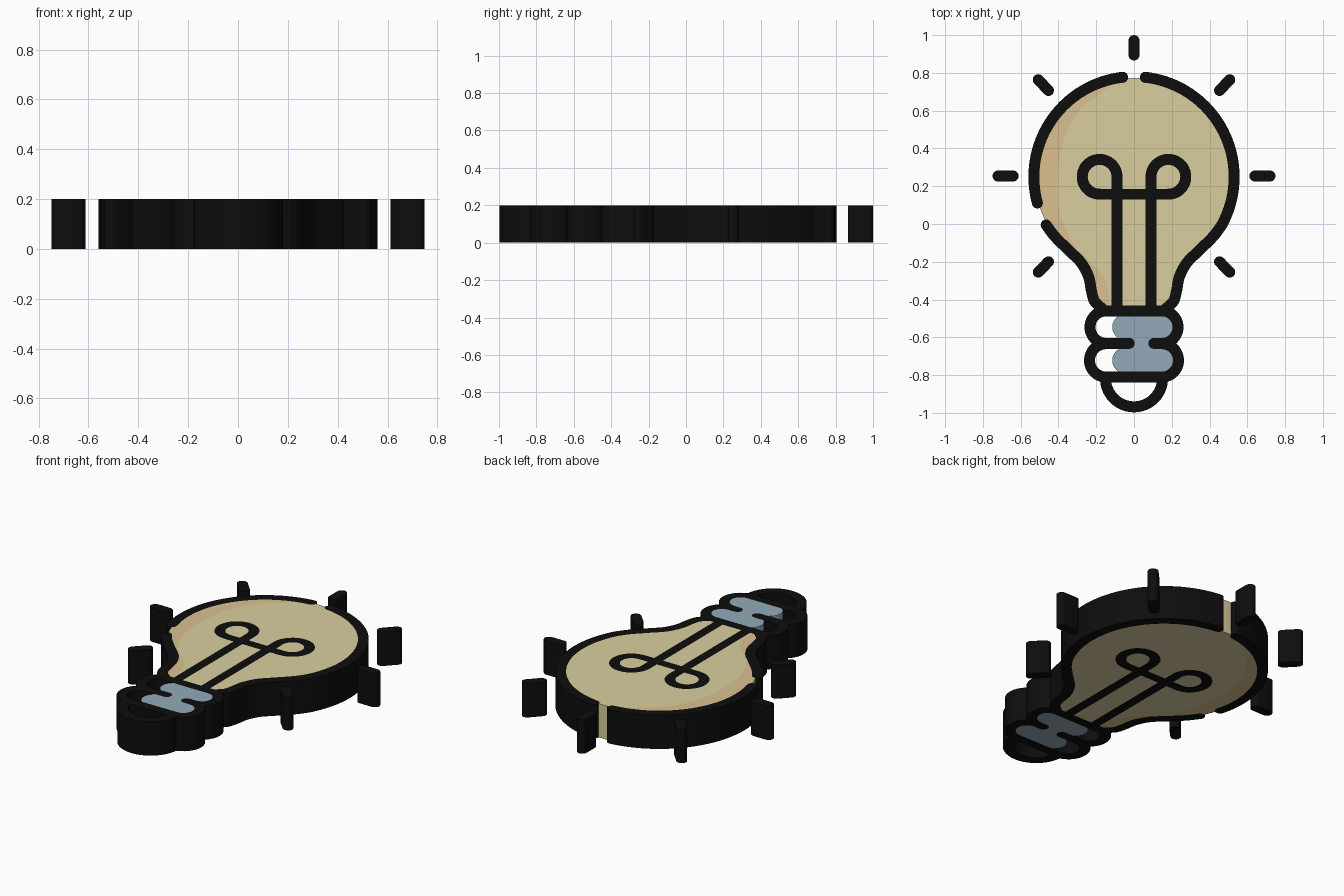
import bpy, bmesh, math
from mathutils import Vector

if "Cube" in bpy.data.objects:
    bpy.data.objects.remove(bpy.data.objects["Cube"])

H = 0.2      # icon thickness
W = 0.029    # half width of the line work
tick = 0


def arc(cx, cy, r, a0, a1, n=24):
    return [(cx + r * math.cos(math.radians(a0 + (a1 - a0) * i / n)),
             cy + r * math.sin(math.radians(a0 + (a1 - a0) * i / n))) for i in range(n + 1)]


def spline(pts, n=6):
    p = [Vector(q) for q in [pts[0]] + pts + [pts[-1]]]
    out = []
    for i in range(1, len(p) - 2):
        a, b, c, d = p[i - 1:i + 3]
        for k in range(n):
            t = k / n
            out.append(0.5 * (2 * b + (c - a) * t + (2 * a - 5 * b + 4 * c - d) * t * t
                              + (3 * b - a - 3 * c + d) * t ** 3))
    return [tuple(v) for v in out] + [pts[-1]]


def mirror(pts):
    return [(-x, y) for x, y in pts]


def prism(name, pts, z0, z1):
    bm = bmesh.new()
    f = bm.faces.new([bm.verts.new((x, y, z0)) for x, y in pts])
    top = bmesh.ops.extrude_face_region(bm, geom=[f])['geom']
    bmesh.ops.translate(bm, vec=(0, 0, z1 - z0),
                        verts=[v for v in top if isinstance(v, bmesh.types.BMVert)])
    bmesh.ops.recalc_face_normals(bm, faces=bm.faces)
    me = bpy.data.meshes.new(name)
    bm.to_mesh(me)
    bm.free()
    ob = bpy.data.objects.new(name, me)
    bpy.context.collection.objects.link(ob)
    return ob


def stroke(path, w=W):
    """Round-capped thick line, taller than the icon (trimmed later)."""
    global tick
    tick += 1
    p = [Vector(path[0])]
    for q in path[1:]:
        if (Vector(q) - p[-1]).length > 0.002:
            p.append(Vector(q))
    left, right = [], []
    for i, c in enumerate(p):
        t0 = (c - p[i - 1]).normalized() if i else (p[1] - c).normalized()
        t1 = (p[i + 1] - c).normalized() if i < len(p) - 1 else t0
        t = (t0 + t1).normalized()
        n = Vector((-t.y, t.x)) * w / max(0.5, t.dot(t0))
        left.append(tuple(c + n))
        right.append(tuple(c - n))

    def cap(c, d):
        a = math.degrees(math.atan2(d.y, d.x))
        return arc(c.x, c.y, w, a + 90, a - 90, 12)[1:-1]
    pts = left + cap(p[-1], p[-1] - p[-2]) + right[::-1] + cap(p[0], p[0] - p[1])
    return prism("stroke", pts, -0.1 - 0.003 * tick, 0.3 + 0.003 * tick)


def boolean(ob, other, op, drop=False):
    m = ob.modifiers.new("b", 'BOOLEAN')
    m.operation, m.object, m.solver = op, other, 'EXACT'
    dg = bpy.context.evaluated_depsgraph_get()
    me = bpy.data.meshes.new_from_object(ob.evaluated_get(dg))
    ob.modifiers.clear()
    ob.data = me
    if drop:
        bpy.data.objects.remove(other)
    return ob


def union(paths, w=W):
    obs = [stroke(p, w) for p in paths]
    for o in obs[1:]:
        boolean(obs[0], o, 'UNION', True)
    return obs[0]


def slab(name):
    return prism(name, [(-1.2, -1.2), (1.2, -1.2), (1.2, 1.2), (-1.2, 1.2)], 0, H)


def finish(ob, color):
    m = bpy.data.materials.new(ob.name)
    m.diffuse_color = (*color, 1)
    m.use_nodes = True
    m.node_tree.nodes["Principled BSDF"].inputs["Base Color"].default_value = m.diffuse_color
    ob.data.materials.clear()
    ob.data.materials.append(m)
    bpy.ops.object.select_all(action='DESELECT')
    ob.select_set(True)
    bpy.context.view_layer.objects.active = ob
    bpy.ops.object.shade_smooth_by_angle(angle=math.radians(30))


BLACK = (0.004, 0.004, 0.004)

# Rays around the bulb
half = [[(0.64, 0.254), (0.72, 0.254)], [(0.453, 0.707), (0.507, 0.764)],
        [(0.453, -0.2), (0.507, -0.255)]]
for i, path in enumerate(half + [mirror(h) for h in half] + [[(0, 0.895), (0, 0.971)]]):
    finish(boolean(slab(f"ray_{i + 1}"), stroke(path), 'INTERSECT', True), BLACK)

# Outline: glass, filament, screw base and tip
neck = spline([(0.465, -0.005), (0.42, -0.065), (0.35, -0.135), (0.28, -0.205), (0.24, -0.28),
               (0.226, -0.35), (0.208, -0.41), (0.16, -0.455)])
loop = [(0.09, -0.455), (0.09, 0.2)] + arc(0.182, 0.25, 0.092, 180, -90, 36)
lines = union([
    arc(0, 0.25, 0.53, 83.5, -25, 48) + neck,
    arc(0, 0.25, 0.53, 96.5, 195.2, 44),
    mirror(neck),
    loop, mirror(loop), [(-0.18, 0.1575), (0.18, 0.1575)],
    [(-0.025, -0.632)] + arc(-0.147, -0.546, 0.086, 270, 90)
    + arc(0.147, -0.546, 0.086, 90, -90) + [(0.105, -0.632)],
    arc(-0.147, -0.722, 0.0885, 90, 270) + arc(0.147, -0.722, 0.0885, -90, 90),
    arc(0, -0.817, 0.151, 180, 360, 36),
])
outline = boolean(slab("outline"), lines, 'INTERSECT')

# Glass fill, split into lit area and shaded crescent
shape = arc(0, 0.25, 0.524, -25, 205, 90) + mirror(neck) + neck[::-1]
edge = spline([(-0.08, 0.9), (-0.13, 0.735), (-0.27, 0.62), (-0.37, 0.45), (-0.405, 0.25),
               (-0.39, 0.05), (-0.31, -0.12), (-0.19, -0.24), (-0.14, -0.33), (-0.11, -0.6)])
shade = prism("shade_cutter", edge + [(-0.9, -0.6), (-0.9, 0.9)], -0.2, 0.4)
glass = boolean(prism("glass", shape, 0, H), lines, 'DIFFERENCE')
crescent = prism("glass_shadow", shape, 0, H)
boolean(boolean(crescent, lines, 'DIFFERENCE'), shade, 'INTERSECT')
boolean(glass, shade, 'DIFFERENCE', True)

# Metal fill in the screw base
metal_shape = union([[(-0.045, -0.546), (0.15, -0.546)], [(-0.045, -0.722), (0.15, -0.722)],
                     [(0.04, -0.56), (0.04, -0.71)]], 0.07)
metal = boolean(slab("metal_fill"), metal_shape, 'INTERSECT', True)
boolean(metal, lines, 'DIFFERENCE', True)

finish(outline, BLACK)
finish(glass, (0.70, 0.62, 0.35))
finish(crescent, (0.70, 0.53, 0.28))
finish(metal, (0.29, 0.40, 0.48))
